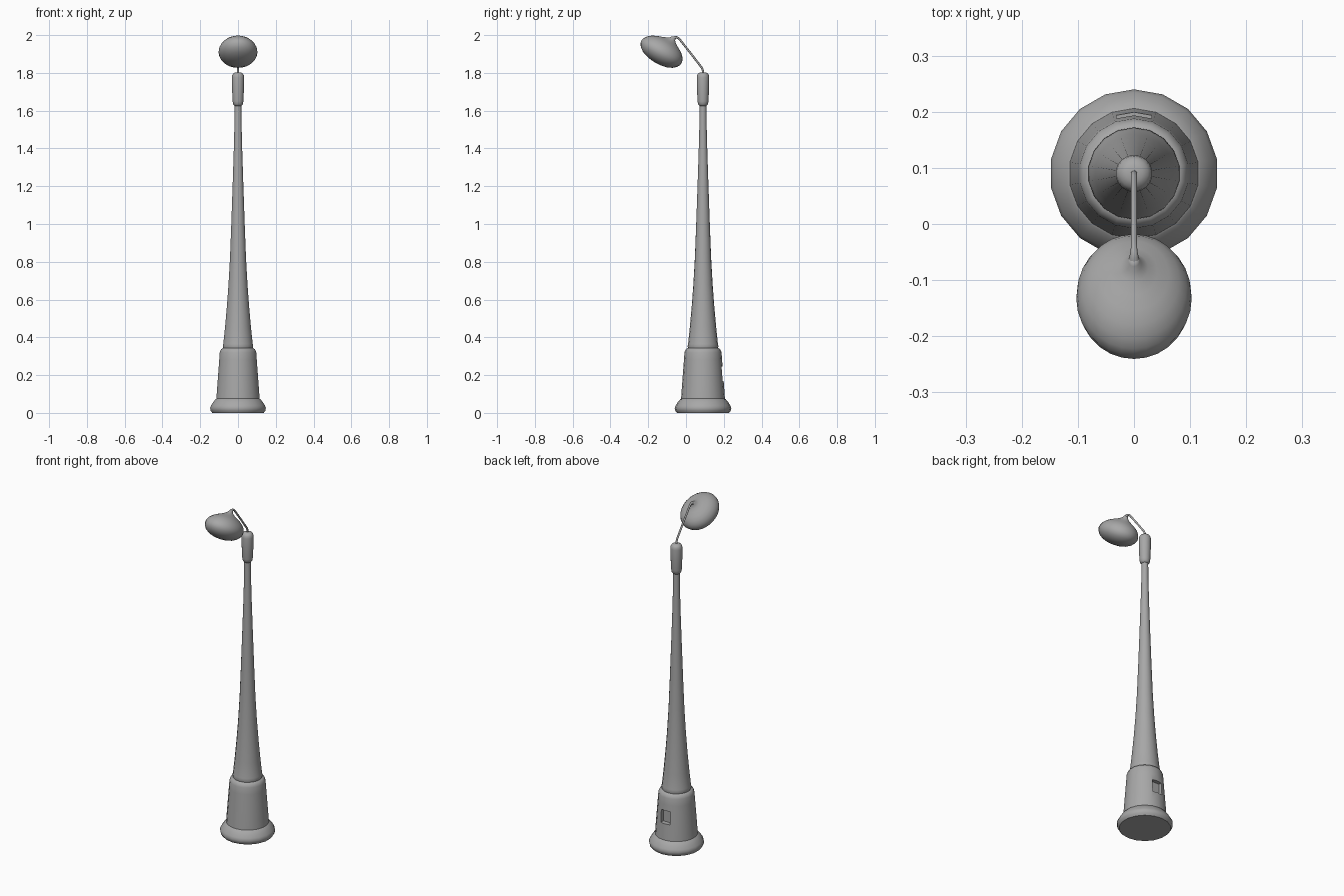
import bpy, bmesh
from math import radians, sin, cos, pi
from mathutils import Matrix

if "Cube" in bpy.data.objects:
    bpy.data.objects.remove(bpy.data.objects["Cube"])

AXIS_Y = 0.09

grey = bpy.data.materials.new("dark_grey")
grey.diffuse_color = (0.39, 0.39, 0.39, 1)
grey.use_nodes = True
grey.node_tree.nodes["Principled BSDF"].inputs["Base Color"].default_value = grey.diffuse_color


def finish(ob, angle=40):
    bpy.ops.object.select_all(action='DESELECT')
    ob.select_set(True)
    bpy.context.view_layer.objects.active = ob
    bpy.ops.object.shade_smooth_by_angle(angle=radians(angle))


def lathe(name, profile, segments, matrix):
    """Revolve (radius, height) points from bottom to top and cap both ends."""
    bm = bmesh.new()
    rings = [[bm.verts.new((r * sin(2 * pi * i / segments), r * cos(2 * pi * i / segments), z))
              for i in range(segments)] for r, z in profile]
    for a, b in zip(rings, rings[1:]):
        for i in range(segments):
            j = (i + 1) % segments
            bm.faces.new((a[i], a[j], b[j], b[i]))
    bm.faces.new(rings[0])
    bm.faces.new(rings[-1])
    bmesh.ops.transform(bm, matrix=matrix, verts=bm.verts)
    bmesh.ops.recalc_face_normals(bm, faces=bm.faces)
    me = bpy.data.meshes.new(name)
    bm.to_mesh(me)
    bm.free()
    me.materials.append(grey)
    ob = bpy.data.objects.new(name, me)
    bpy.context.collection.objects.link(ob)
    return ob


at_axis = Matrix.Translation((0, AXIS_Y, 0))

# flared foot and pedestal
base = lathe("base", [(0.138, 0), (0.147, 0.012), (0.15, 0.026), (0.145, 0.039), (0.134, 0.056),
                      (0.12, 0.073), (0.116, 0.075), (0.113, 0.12), (0.107, 0.2), (0.101, 0.28),
                      (0.098, 0.32), (0.092, 0.336), (0.082, 0.343), (0.076, 0.343)], 18, at_axis)

# recessed service hatch at the back of the pedestal
bpy.ops.mesh.primitive_cube_add(size=1, location=(0, AXIS_Y + 0.13, 0.207))
cutter = bpy.context.object
cutter.scale = (0.062, 0.1, 0.076)
cutter.hide_render = True
cutter.data.materials.append(grey)
cut = base.modifiers.new("hatch", 'BOOLEAN')
cut.operation = 'DIFFERENCE'
cut.solver = 'EXACT'
cut.object = cutter
bpy.context.view_layer.objects.active = base
bpy.ops.object.modifier_apply(modifier=cut.name)
bpy.data.objects.remove(cutter)
finish(base, 38)

# tapering pole
finish(lathe("pole", [(0.076, 0.335), (0.082, 0.352), (0.079, 0.365), (0.07, 0.45), (0.06, 0.56),
                      (0.051, 0.68), (0.043, 0.82), (0.036, 1.0), (0.029, 1.2), (0.023, 1.38),
                      (0.019, 1.53), (0.018, 1.64)], 18, at_axis))

# sleeve at the pole top
finish(lathe("top_sleeve", [(0.018, 1.625), (0.026, 1.634), (0.029, 1.65), (0.032, 1.72), (0.033, 1.775),
                            (0.031, 1.788), (0.025, 1.797), (0.015, 1.802), (0.005, 1.803)],
             18, at_axis), 60)

# lamp head: oval shade drawn out to a neck, tilted forward
shear = Matrix.Identity(4)
shear[1][2] = 0.13
head = (Matrix.Translation((0, -0.135, 1.905)) @ Matrix.Rotation(radians(-33), 4, 'X')
        @ shear @ Matrix.Diagonal((0.83, 0.98, 1, 1)))
finish(lathe("lamp_head", [(0.005, -0.058), (0.04, -0.055), (0.075, -0.046), (0.102, -0.031),
                           (0.118, -0.013), (0.124, 0.004), (0.122, 0.02), (0.113, 0.037),
                           (0.097, 0.053), (0.075, 0.066), (0.05, 0.077), (0.03, 0.087),
                           (0.017, 0.097), (0.012, 0.106), (0.008, 0.11), (0.002, 0.111)],
             28, head), 60)

# thin hooked arm, thickening where it meets the lamp neck
cu = bpy.data.curves.new("arm", 'CURVE')
cu.dimensions = '3D'
cu.bevel_depth = 0.0055
cu.bevel_resolution = 2
cu.use_fill_caps = True
path = [(0.09, 1.795, 1), (0.09, 1.812, 1), (0.083, 1.828, 1), (0.03, 1.897, 1), (-0.03, 1.973, 1),
        (-0.038, 1.982, 1), (-0.048, 1.988, 1.1), (-0.058, 1.988, 1.5), (-0.067, 1.981, 2)]
sp = cu.splines.new('POLY')
sp.points.add(len(path) - 1)
for p, (y, z, r) in zip(sp.points, path):
    p.co = (0, y, z, 1)
    p.radius = r
sp.use_smooth = True
cu.materials.append(grey)
arm = bpy.data.objects.new("arm", cu)
bpy.context.collection.objects.link(arm)
